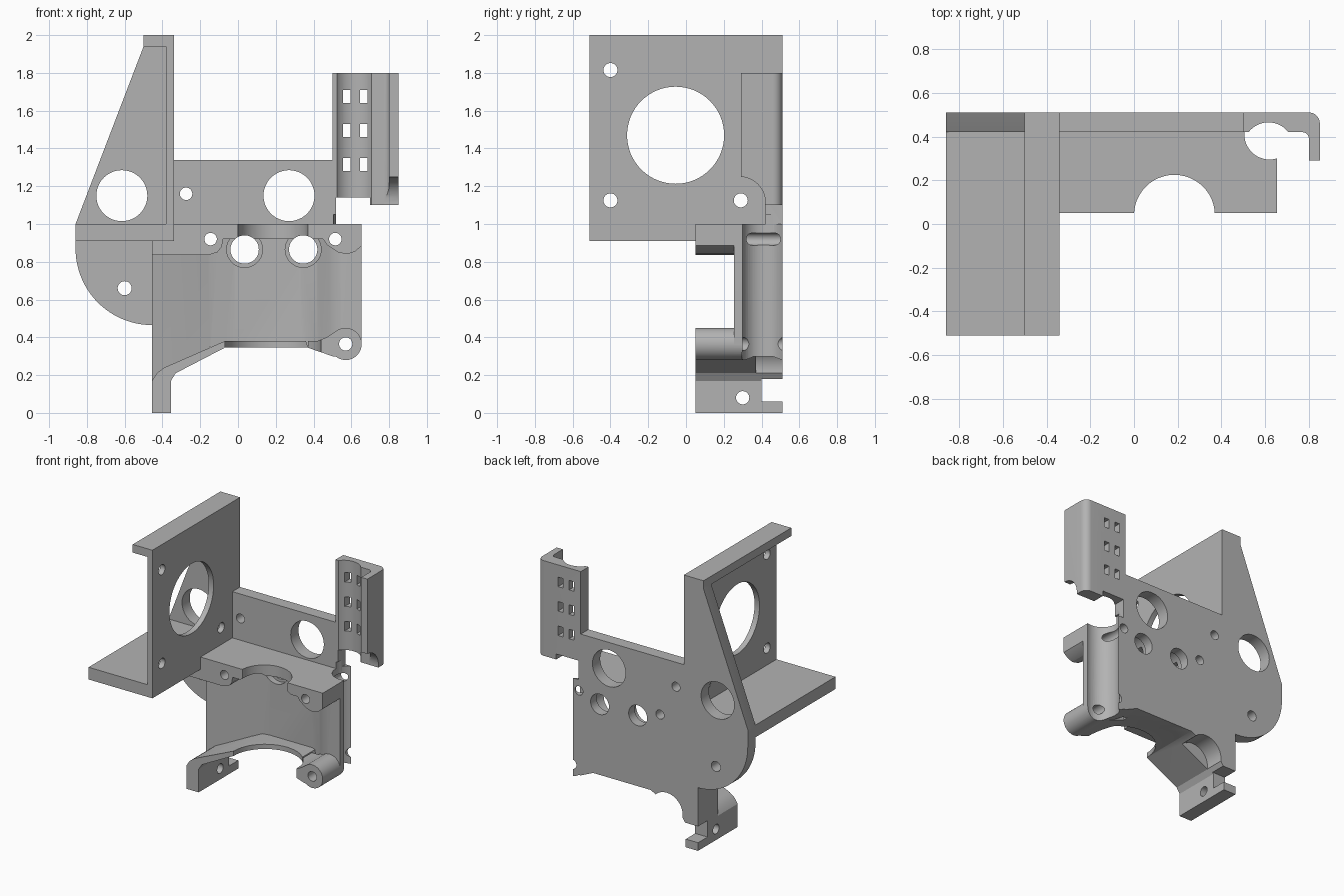
import bpy, bmesh, math

cube = bpy.data.objects.get("Cube")
if cube:
    bpy.data.objects.remove(cube, do_unlink=True)

grey = bpy.data.materials.new("plain grey")
grey.use_nodes = True
colour = (0.45, 0.45, 0.45, 1)
grey.diffuse_color = colour
grey.node_tree.nodes["Principled BSDF"].inputs["Base Color"].default_value = colour


def arc(cx, cy, r, start, end, n=24):
    return [(cx + r * math.cos(math.radians(start + (end - start) * i / n)),
             cy + r * math.sin(math.radians(start + (end - start) * i / n)))
            for i in range(n + 1)]


def prism(name, outline, axis, a, b):
    """Extrude a flat outline along one axis from a to b."""
    place = {"x": lambda u, v, t: (t, u, v),
             "y": lambda u, v, t: (u, t, v),
             "z": lambda u, v, t: (u, v, t)}[axis]
    bm = bmesh.new()
    rings = [[bm.verts.new(place(u, v, t)) for u, v in outline] for t in (a, b)]
    bm.faces.new(rings[0])
    bm.faces.new(rings[1])
    n = len(outline)
    for i in range(n):
        j = (i + 1) % n
        bm.faces.new((rings[0][i], rings[0][j], rings[1][j], rings[1][i]))
    bmesh.ops.recalc_face_normals(bm, faces=bm.faces)
    mesh = bpy.data.meshes.new(name)
    bm.to_mesh(mesh)
    bm.free()
    mesh.materials.append(grey)
    obj = bpy.data.objects.new(name, mesh)
    bpy.context.scene.collection.objects.link(obj)
    return obj


def box(name, x, y, z):
    return prism(name, [(x[0], y[0]), (x[1], y[0]), (x[1], y[1]), (x[0], y[1])], "z", *z)


def rod(axis, u, v, r, a, b, n=48):
    return prism("cutter", arc(u, v, r, 0, 360 - 360 / n, n - 1), axis, a, b)


def combine(target, tool, operation):
    mod = target.modifiers.new("combine", "BOOLEAN")
    mod.operation, mod.solver, mod.object = operation, "EXACT", tool
    bpy.context.view_layer.objects.active = target
    bpy.ops.object.modifier_apply(modifier=mod.name)
    bpy.data.objects.remove(tool, do_unlink=True)


def add(target, tool):
    combine(target, tool, "UNION")


def cut(target, tool):
    combine(target, tool, "DIFFERENCE")


FRONT, BACK, PLATE = 0.05, 0.51, 0.42

# Carriage body with the lower leg
body = prism("mounting_bracket", [
    (-.455, 0), (-.355, 0), (-.355, .17), (-.33, .21), (-.07, .345), (.40, .345),
    (.50, .30)] + arc(.57, .365, .085, 232, 360, 16) + [(.655, 1), (-.455, 1)],
    "y", FRONT, BACK)

# Open cavity: plan shape crossed with front shape
cavity = prism("cavity", [
    (-.6, -.1), (-.6, .26), (-.455, .28), (-.3, .32), (-.15, .37), (-.02, .395),
    (.33, .395), (.42, .35), (.49, .285), (.55, .255), (.8, .25), (.8, -.1)],
    "z", .05, .98)
combine(cavity, prism("cavity_front", [
    (-.6, .1), (-.455, .17), (-.43, .21), (-.39, .24), (-.07, .38), (.36, .38),
    (.42, .2), (.8, .2), (.8, .89), (.655, .885), (.62, .855), (.58, .84), (.53, .85),
    (.47, .89), (.45, .92), (-.08, .92), (-.085, .88), (-.11, .85), (-.16, .835),
    (-.6, .835)], "y", -.2, .5), "INTERSECT")
cut(body, cavity)

# Screw boss at the lower corner
add(body, prism("boss", [(.37, .345), (.50, .30)] + arc(.57, .365, .085, 232, 480, 28)
                + [(.47, .40), (.42, .38), (.37, .38)], "y", FRONT, .33))

# Nozzle openings above and below, rear notch, leg slot
cut(body, rod("z", .185, .04, .185, .9, 1.1))
cut(body, rod("z", .185, .05, .255, .2, .6))
cut(body, rod("y", -.2, .23, .13, .37, .6))
cut(body, box("cutter", (-.6, -.3), (.40, .6), (.06, .18)))
cut(body, rod("x", .30, .08, .035, -.6, -.3))

# Back plate with rounded lobe and sloping gusset
add(body, prism("back_plate", [(-.34, 2), (-.50, 2), (-.50, 1.94), (-.86, 1)]
                + arc(-.455, .87, .405, 180, 270)
                + [(.45, .465), (.45, 1), (.52, 1), (.52, 1.34), (-.34, 1.34)],
                "y", PLATE, BACK))

# Motor mount: floor, upright and top flange
add(body, box("motor_floor", (-.86, -.34), (-.51, BACK), (.91, 1)))
add(body, box("motor_upright", (-.38, -.34), (-.51, BACK), (.95, 2)))
add(body, box("motor_flange", (-.50, -.34), (-.51, BACK), (1.94, 2)))
cut(body, rod("x", -.055, 1.47, .257, -.5, -.2, 64))
for y, z in ((-.40, 1.815), (-.40, 1.125), (.29, 1.125)):
    cut(body, rod("x", y, z, .037, -.5, -.2))

# Cable tower with hooked edge, guide channel and windows
tower = prism("cable_tower", [(.50, PLATE), (.77, PLATE)] + arc(.77, .39, .03, 90, 0, 8)
              + [(.80, .29), (.85, .29)] + arc(.80, .46, .05, 0, 90, 10)
              + [(.50, BACK)], "z", 1.10, 1.80)
cut(tower, rod("z", .615, .35, .115, 1, 1.9))
cut(tower, rod("x", .285, 1.115, .135, .72, .95))
cut(tower, box("cutter", (.4, .70), (.2, .6), (1, 1.14)))
for x in (.575, .665):
    for z in (1.315, 1.495, 1.675):
        cut(tower, box("cutter", (x - .02, x + .02), (.3, .6), (z - .035, z + .035)))
cut(body, rod("z", .615, .35, .115, 1.0, 1.5))
add(body, tower)

# Guide channel open to the side and back of the body
cut(body, rod("z", .62, .41, .115, .1, 1.05))
cut(body, box("cutter", (.62, .75), (.30, .6), (.1, 1.05)))

# Through holes in the plate and body
for x, z, r in ((-.615, 1.15, .135), (.27, 1.15, .135), (-.275, 1.16, .033),
                (-.60, .66, .037), (-.145, .92, .033), (.515, .92, .033),
                (.57, .365, .035), (.035, .865, .075), (.345, .865, .075)):
    cut(body, rod("y", x, z, r, -.1 if z < .95 else .3, .6))
for x in (.035, .345):
    cut(body, rod("y", x, .865, .095, .25, .44))

# Smooth curved walls, keep corners sharp
bpy.ops.object.select_all(action="DESELECT")
body.select_set(True)
bpy.context.view_layer.objects.active = body
bpy.ops.object.shade_smooth_by_angle(angle=math.radians(30))
